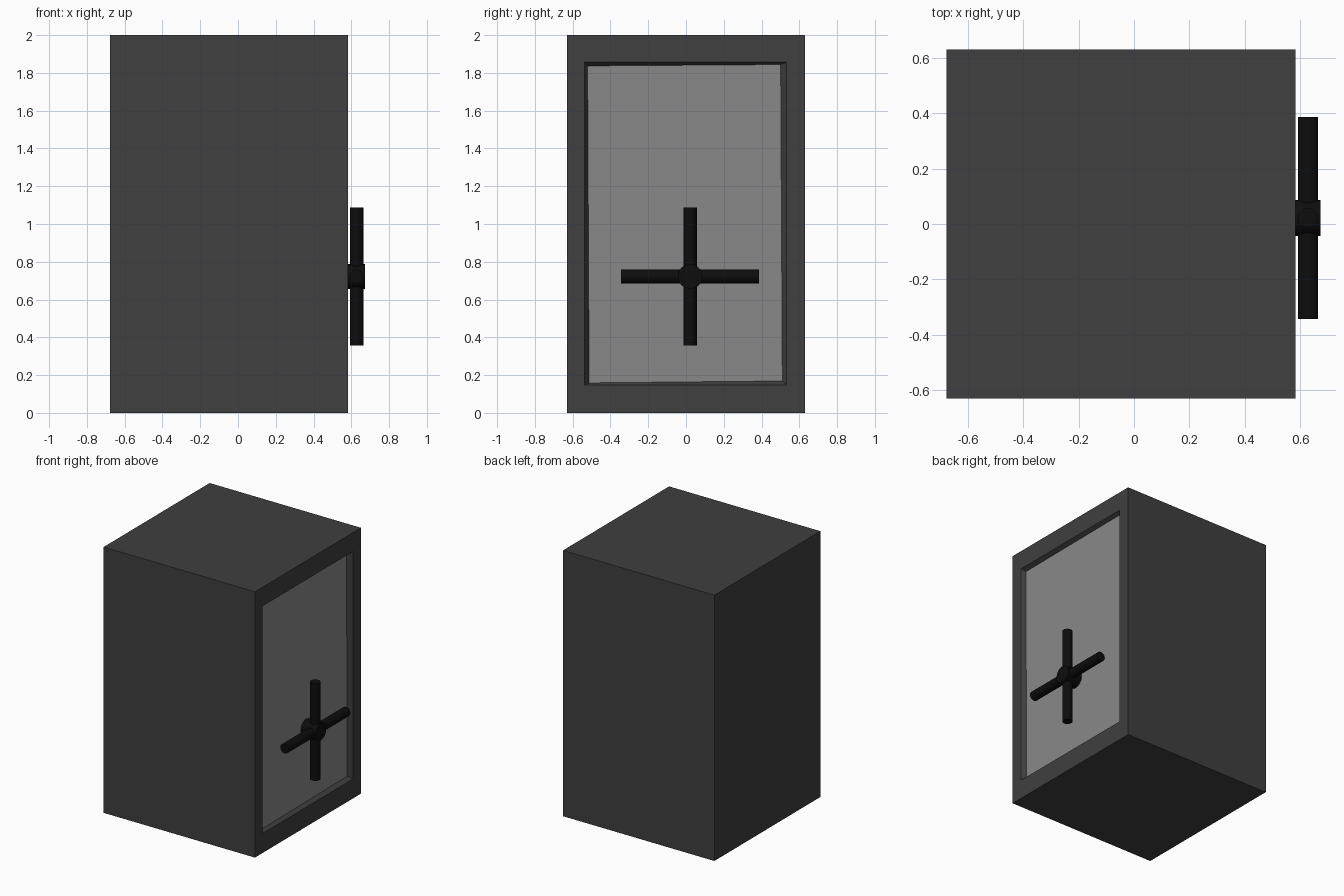
import bpy, bmesh, math

if "Cube" in bpy.data.objects:
    bpy.data.objects.remove(bpy.data.objects["Cube"])


def material(name, v):
    m = bpy.data.materials.new(name)
    m.diffuse_color = (v, v, v, 1)
    m.use_nodes = True
    m.node_tree.nodes["Principled BSDF"].inputs["Base Color"].default_value = m.diffuse_color
    return m


body_mat = material("dark_steel", 0.05)
door_mat = material("door_steel", 0.25)
handle_mat = material("black_metal", 0.004)


def finish(bm, name, mats):
    bmesh.ops.recalc_face_normals(bm, faces=bm.faces)
    me = bpy.data.meshes.new(name)
    bm.to_mesh(me)
    bm.free()
    for m in mats:
        me.materials.append(m)
    ob = bpy.data.objects.new(name, me)
    bpy.context.collection.objects.link(ob)
    return ob


def rect(x, y0, y1, z0, z1):
    return [(x, y0, z0), (x, y1, z0), (x, y1, z1), (x, y0, z1)]


# Cabinet and door: nested rectangles bridged from the back to the recessed door
FRONT, DOOR = 0.582, 0.552
loops = [rect(-0.677, -0.63, 0.63, 0, 2),
         rect(FRONT, -0.63, 0.63, 0, 2),
         rect(FRONT, -0.537, 0.533, 0.147, 1.857),
         [(DOOR, -0.513, 0.159), (DOOR, 0.51, 0.169),
          (DOOR, 0.501, 1.844), (DOOR, -0.521, 1.837)]]  # door sits slightly askew
bm = bmesh.new()
rings = [[bm.verts.new(p) for p in loop] for loop in loops]
bm.faces.new(rings[0])
for a, b in zip(rings, rings[1:]):
    for i in range(4):
        j = (i + 1) % 4
        bm.faces.new((a[i], a[j], b[j], b[i]))
bm.faces.new(rings[-1]).material_index = 1
finish(bm, "safe_cabinet", [body_mat, door_mat])


# Handle: round hub with two crossed bars
def cylinder(name, radius, depth, loc, rot):
    bpy.ops.mesh.primitive_cylinder_add(vertices=32, radius=radius, depth=depth,
                                        location=loc, rotation=rot)
    ob = bpy.context.object
    ob.name = name
    ob.data.materials.append(handle_mat)
    bpy.ops.object.shade_smooth_by_angle(angle=math.radians(30))


HY, HZ = 0.022, 0.722
cylinder("handle_hub", 0.065, 0.125, (0.611, HY, HZ), (0, math.pi / 2, 0))
cylinder("handle_bar_vertical", 0.036, 0.73, (0.628, HY, HZ), (0, 0, 0))
cylinder("handle_bar_horizontal", 0.036, 0.73, (0.628, HY, HZ), (math.pi / 2, 0, 0))
